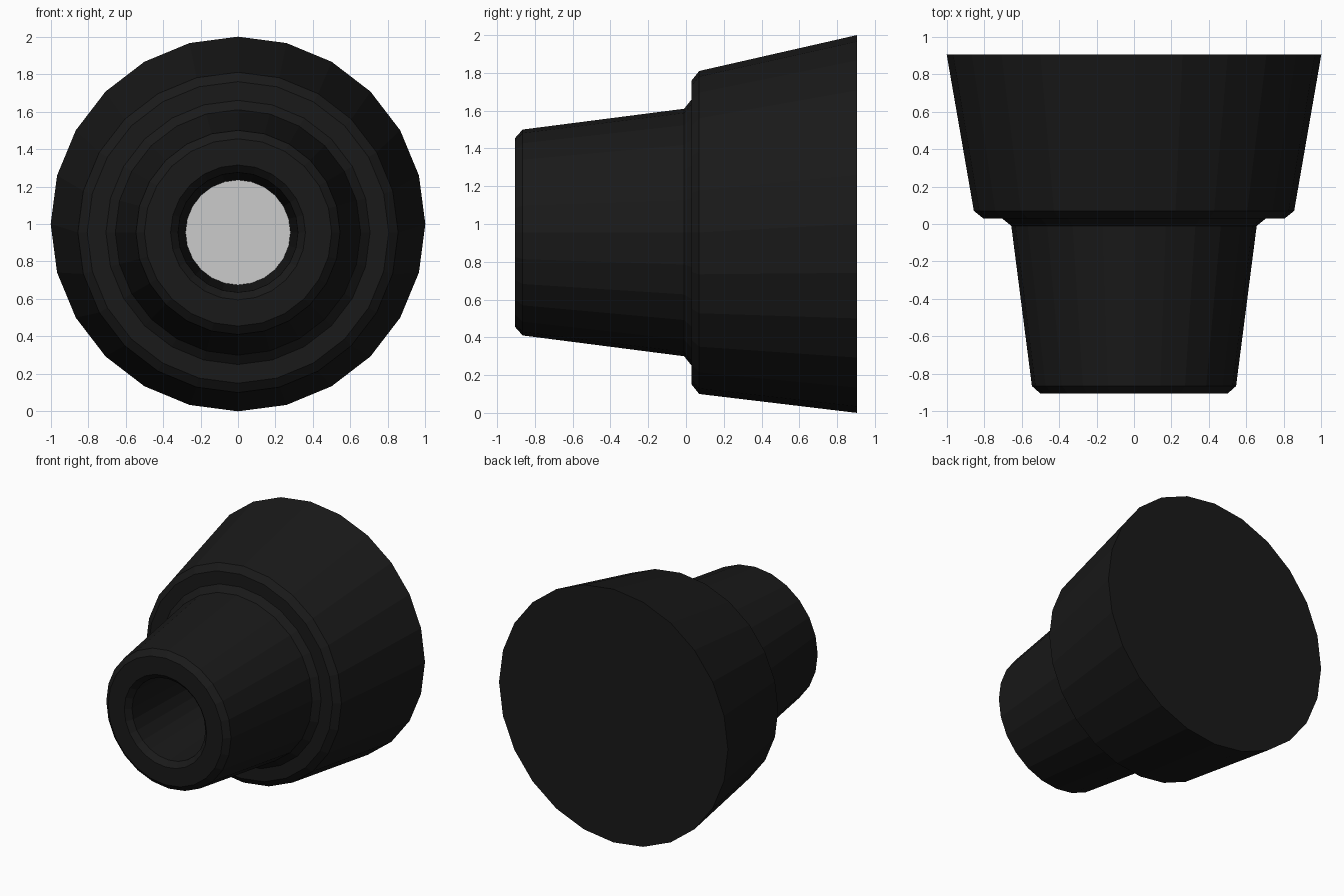
import bpy, bmesh
from math import sin, cos, pi

if "Cube" in bpy.data.objects:
    bpy.data.objects.remove(bpy.data.objects["Cube"])

SIDES = 24


def material(name, value):
    m = bpy.data.materials.new(name)
    m.diffuse_color = (value, value, value, 1)
    m.use_nodes = True
    m.node_tree.nodes["Principled BSDF"].inputs["Base Color"].default_value = m.diffuse_color
    return m


def lathe(name, rings, mat, cap_start=False, cap_end=False):
    """Skin a list of (y, radius, centre z) rings along the y axis."""
    bm = bmesh.new()
    loops = []
    for y, r, cz in rings:
        loops.append([bm.verts.new((r * sin(2 * pi * i / SIDES), y,
                                    cz + r * cos(2 * pi * i / SIDES)))
                      for i in range(SIDES)])
    for a, b in zip(loops, loops[1:]):
        for i in range(SIDES):
            j = (i + 1) % SIDES
            bm.faces.new((a[i], a[j], b[j], b[i]))
    if cap_start:
        bm.faces.new(loops[0])
    if cap_end:
        bm.faces.new(loops[-1][::-1])
    bmesh.ops.recalc_face_normals(bm, faces=bm.faces)
    me = bpy.data.meshes.new(name)
    bm.to_mesh(me)
    bm.free()
    ob = bpy.data.objects.new(name, me)
    bpy.context.collection.objects.link(ob)
    if mat:
        me.materials.append(mat)
    return ob


black = material("black_rubber", 0.01)
AXIS = 0.955      # height of the barrel axis; the back rim sits slightly higher
BORE_END = 0.0

# Stepped barrel: bore floor, bore wall, front rim, shoulder, flared back
profile = [(BORE_END, 0.28), (-0.865, 0.32), (-0.905, 0.36), (-0.905, 0.50),
           (-0.865, 0.545), (-0.01, 0.655), (0.03, 0.705), (0.03, 0.805),
           (0.07, 0.855)]
rings = [(y, r, AXIS) for y, r in profile] + [(0.905, 1.0, 1.0)]
lathe("stepped_barrel", rings, black, cap_start=True, cap_end=True)

# Pale disc at the bottom of the bore
lathe("bore_disc", [(BORE_END - 0.01, 0.28, AXIS), (BORE_END - 0.002, 0.28, AXIS)],
      None, cap_start=True, cap_end=True)
